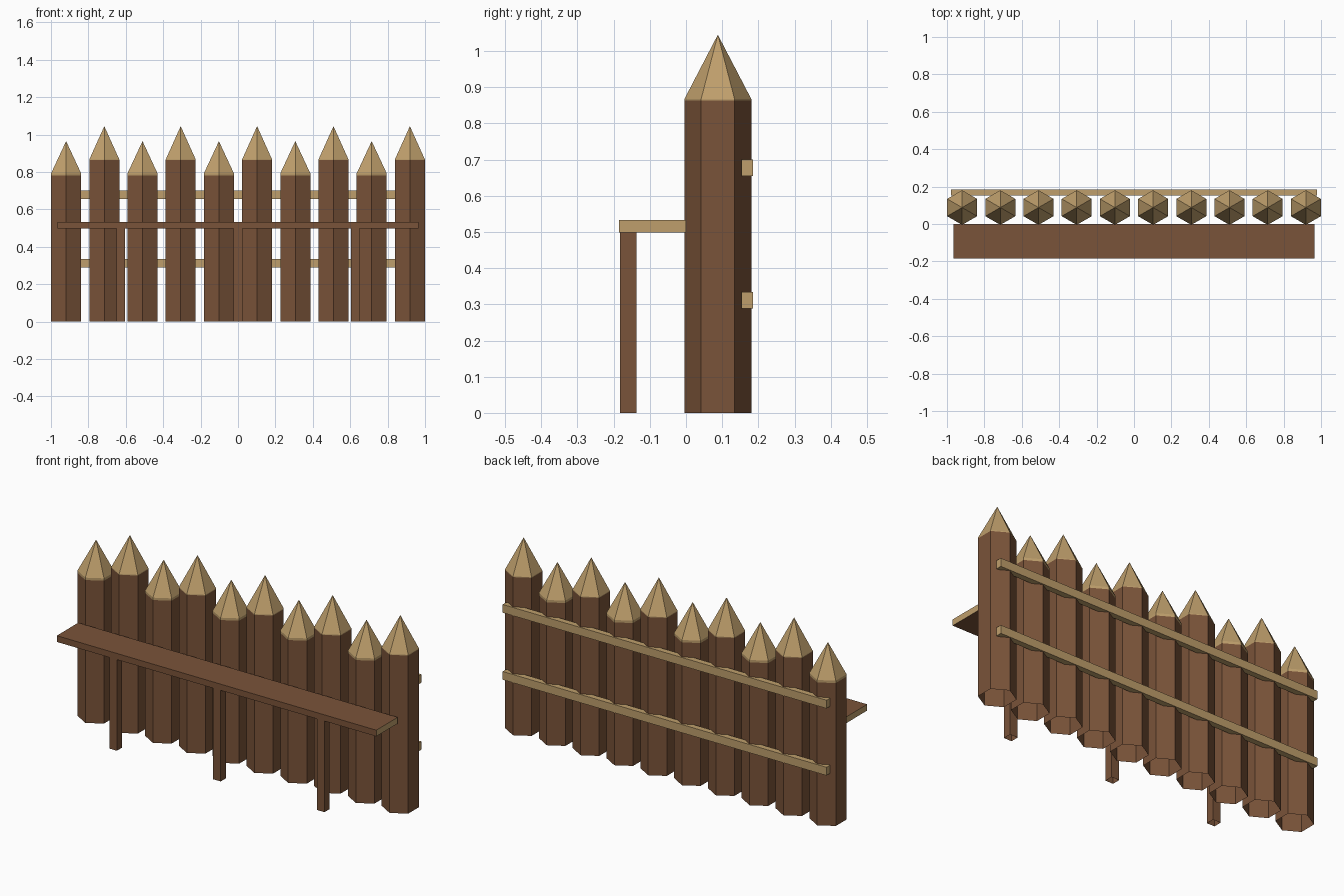
import bpy, bmesh, math

if "Cube" in bpy.data.objects:
    bpy.data.objects.remove(bpy.data.objects["Cube"])


def material(name, rgb):
    m = bpy.data.materials.new(name)
    m.diffuse_color = (*rgb, 1.0)
    m.use_nodes = True
    m.node_tree.nodes["Principled BSDF"].inputs["Base Color"].default_value = m.diffuse_color
    return m


BARK = material("brown bark", (0.195, 0.087, 0.041))
CUT = material("tan cut wood", (0.521, 0.347, 0.150))


def finish(name, bm, mats):
    me = bpy.data.meshes.new(name)
    bm.to_mesh(me)
    bm.free()
    for m in mats:
        me.materials.append(m)
    ob = bpy.data.objects.new(name, me)
    bpy.context.collection.objects.link(ob)
    return ob


def box(name, lo, hi, mats, cut_ends=False, open_bottom=False):
    bm = bmesh.new()
    bmesh.ops.create_cube(bm, size=1)
    for v in bm.verts:
        v.co = [lo[i] + (v.co[i] + 0.5) * (hi[i] - lo[i]) for i in range(3)]
    bm.normal_update()
    if cut_ends:
        for f in bm.faces:
            f.material_index = int(abs(f.normal.x) > 0.5)
    if open_bottom:
        down = [f for f in bm.faces if f.normal.z < -0.5]
        bmesh.ops.delete(bm, geom=down, context='FACES_ONLY')
    return finish(name, bm, mats)


def stake(name, x, y, shaft_top, cone_base, tip, r=0.0926):
    # hexagonal log, open underneath, with a sharpened tan point
    bm = bmesh.new()
    rings = []
    for z in (0.0, shaft_top, cone_base):
        rings.append([bm.verts.new((x + r * math.sin(k * math.pi / 3),
                                    y - r * math.cos(k * math.pi / 3), z))
                      for k in range(6)])
    apex = bm.verts.new((x, y, tip))
    for k in range(6):
        n = (k + 1) % 6
        for i in range(2):
            a, b = rings[i], rings[i + 1]
            bm.faces.new((a[k], a[n], b[n], b[k])).material_index = i
        bm.faces.new((rings[2][k], rings[2][n], apex)).material_index = 1
    return finish(name, bm, [BARK, CUT])


# Row of stakes, alternating short and tall
for i in range(10):
    x = -0.919 + i * 1.838 / 9
    if i % 2:
        stake(f"tall_stake_{i}", x, 0.088, 0.863, 0.867, 1.045)
    else:
        stake(f"short_stake_{i}", x, 0.088, 0.78, 0.793, 0.965)

# Rails on the back
for name, z in (("lower_rail", 0.289), ("upper_rail", 0.655)):
    box(name, (-0.978, 0.153, z), (0.978, 0.185, z + 0.045), [CUT])

# Walkway plank with cut ends, and its legs
box("walkway_plank", (-0.965, -0.185, 0.499), (0.965, 0.0, 0.533), [BARK, CUT], cut_ends=True)
for i, x in enumerate((-0.627, 0.0, 0.627)):
    box(f"walkway_leg_{i}", (x - 0.023, -0.182, 0.0), (x + 0.023, -0.137, 0.5),
        [BARK], open_bottom=True)
